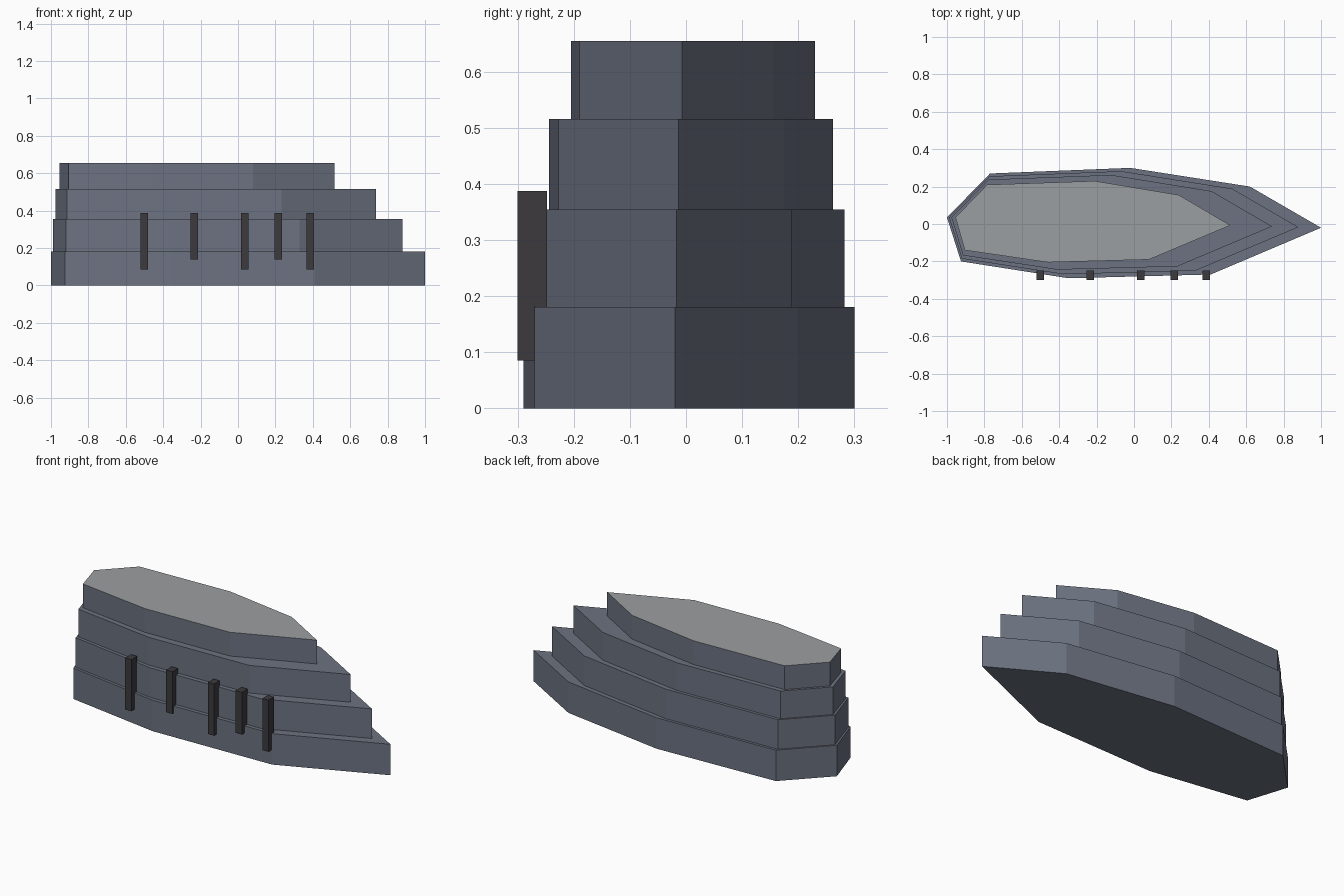
import bpy
import bmesh
from mathutils import Vector

cube = bpy.data.objects.get("Cube")
if cube:
    bpy.data.objects.remove(cube, do_unlink=True)


def make_material(name, color):
    mat = bpy.data.materials.new(name)
    mat.use_nodes = True
    mat.diffuse_color = color
    bsdf = next(n for n in mat.node_tree.nodes if n.type == "BSDF_PRINCIPLED")
    bsdf.inputs["Base Color"].default_value = color
    return mat


slate = make_material("slate grey", (0.15, 0.17, 0.22, 1))
pale = make_material("pale grey", (0.33, 0.345, 0.355, 1))
charcoal = make_material("charcoal", (0.045, 0.042, 0.048, 1))


def finish(name, bm, *materials):
    bmesh.ops.recalc_face_normals(bm, faces=bm.faces)
    mesh = bpy.data.meshes.new(name)
    for mat in materials:
        mesh.materials.append(mat)
    # Upward faces take the last material
    for face in bm.faces:
        if face.normal.z > 0.9:
            face.material_index = len(materials) - 1
    bm.to_mesh(mesh)
    bm.free()
    obj = bpy.data.objects.new(name, mesh)
    bpy.context.collection.objects.link(obj)
    return obj


def prism(name, outline, bottom, top, *materials):
    bm = bmesh.new()
    base = bm.faces.new([bm.verts.new((p.x, p.y, bottom)) for p in outline])
    raised = bmesh.ops.extrude_face_region(bm, geom=[base], use_keep_orig=True)
    verts = [v for v in raised["geom"] if isinstance(v, bmesh.types.BMVert)]
    bmesh.ops.translate(bm, verts=verts, vec=(0, 0, top - bottom))
    return finish(name, bm, *materials)


# Outlines of the lowest and the highest tier, from the pointed bow round
hull_outline = [Vector(p) for p in (
    (1, -0.02), (0.62, 0.2), (-0.02, 0.3), (-0.77, 0.27),
    (-1, 0.035), (-0.925, -0.2), (-0.35, -0.29), (0.41, -0.27))]
deck_outline = [Vector(p) for p in (
    (0.515, -0.007), (0.24, 0.155), (-0.21, 0.23), (-0.785, 0.21),
    (-0.955, 0.035), (-0.905, -0.14), (-0.46, -0.205), (0.08, -0.19))]

# Four stacked tiers, stepping in from the hull outline to the deck outline
tiers = (
    ("lower_tier", 0, 0, 0.181),
    ("second_tier", 0.25, 0.181, 0.354),
    ("third_tier", 0.54, 0.354, 0.516),
    ("upper_tier", 1, 0.516, 0.655),
)
for name, inset, bottom, top in tiers:
    outline = [a.lerp(b, inset) for a, b in zip(hull_outline, deck_outline)]
    materials = (slate, pale) if name == "upper_tier" else (slate,)
    prism(name, outline, bottom, top, *materials)

# Upright posts along the front side, alternating long and short
posts = ((-0.5, 0.085), (-0.235, 0.14), (0.035, 0.085), (0.215, 0.14), (0.387, 0.085))
for number, (x, bottom) in enumerate(posts, 1):
    corners = [Vector((x + dx, y)) for dx, y in
               ((-0.02, -0.3), (0.02, -0.3), (0.02, -0.248), (-0.02, -0.248))]
    prism(f"front_post_{number}", corners, bottom, 0.387, charcoal)
